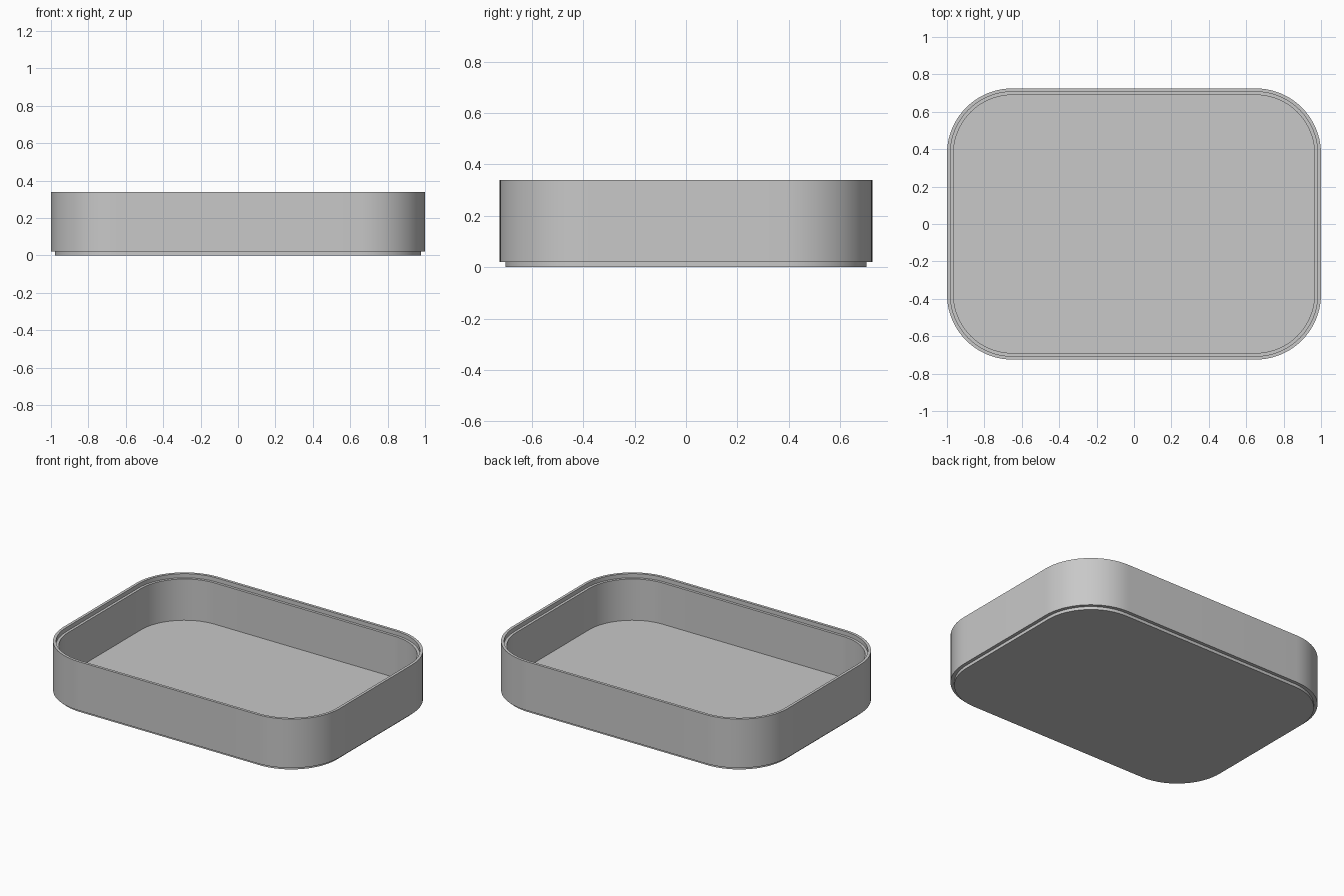
import bpy
import bmesh
from math import cos, sin, pi, radians

# Remove the default cube
cube = bpy.data.objects.get("Cube")
if cube:
    bpy.data.objects.remove(cube, do_unlink=True)

HALF_X, HALF_Y, RADIUS = 1.0, 0.725, 0.35
CORNER_STEPS = 20
HEIGHT = 0.34

grey = bpy.data.materials.new("plain grey")
grey.use_nodes = True
colour = (0.58, 0.58, 0.58, 1)
grey.diffuse_color = colour
grey.node_tree.nodes["Principled BSDF"].inputs["Base Color"].default_value = colour


def rounded_ring(bm, inset, z):
    """Rounded rectangle of vertices, offset inwards by inset."""
    r = RADIUS - inset
    ring = []
    for corner, (sx, sy) in enumerate([(1, 1), (-1, 1), (-1, -1), (1, -1)]):
        cx, cy = sx * (HALF_X - RADIUS), sy * (HALF_Y - RADIUS)
        for i in range(CORNER_STEPS + 1):
            a = (corner + i / CORNER_STEPS) * pi / 2
            ring.append(bm.verts.new((cx + r * cos(a), cy + r * sin(a), z)))
    return ring


# Wall section as (inset, height): foot, outer wall, rim, stacking ledge, floor
section = [
    (0.022, 0), (0.022, 0.02),
    (0, 0.02), (0, HEIGHT),
    (0.018, HEIGHT), (0.018, HEIGHT - 0.027),
    (0.035, HEIGHT - 0.027), (0.035, 0.043),
]

bm = bmesh.new()
rings = [rounded_ring(bm, inset, z) for inset, z in section]
for low, high in zip(rings, rings[1:]):
    for i in range(len(low)):
        j = (i + 1) % len(low)
        bm.faces.new((low[i], low[j], high[j], high[i]))

# Underside and tray floor
bm.faces.new(rings[0][::-1])
bm.faces.new(rings[-1])
bmesh.ops.recalc_face_normals(bm, faces=bm.faces[:])

mesh = bpy.data.meshes.new("tray")
bm.to_mesh(mesh)
bm.free()
mesh.materials.append(grey)
tray = bpy.data.objects.new("tray", mesh)
bpy.context.collection.objects.link(tray)

# Smooth rounded corners, sharp rims
bpy.ops.object.select_all(action="DESELECT")
tray.select_set(True)
bpy.context.view_layer.objects.active = tray
bpy.ops.object.shade_smooth_by_angle(angle=radians(30))
